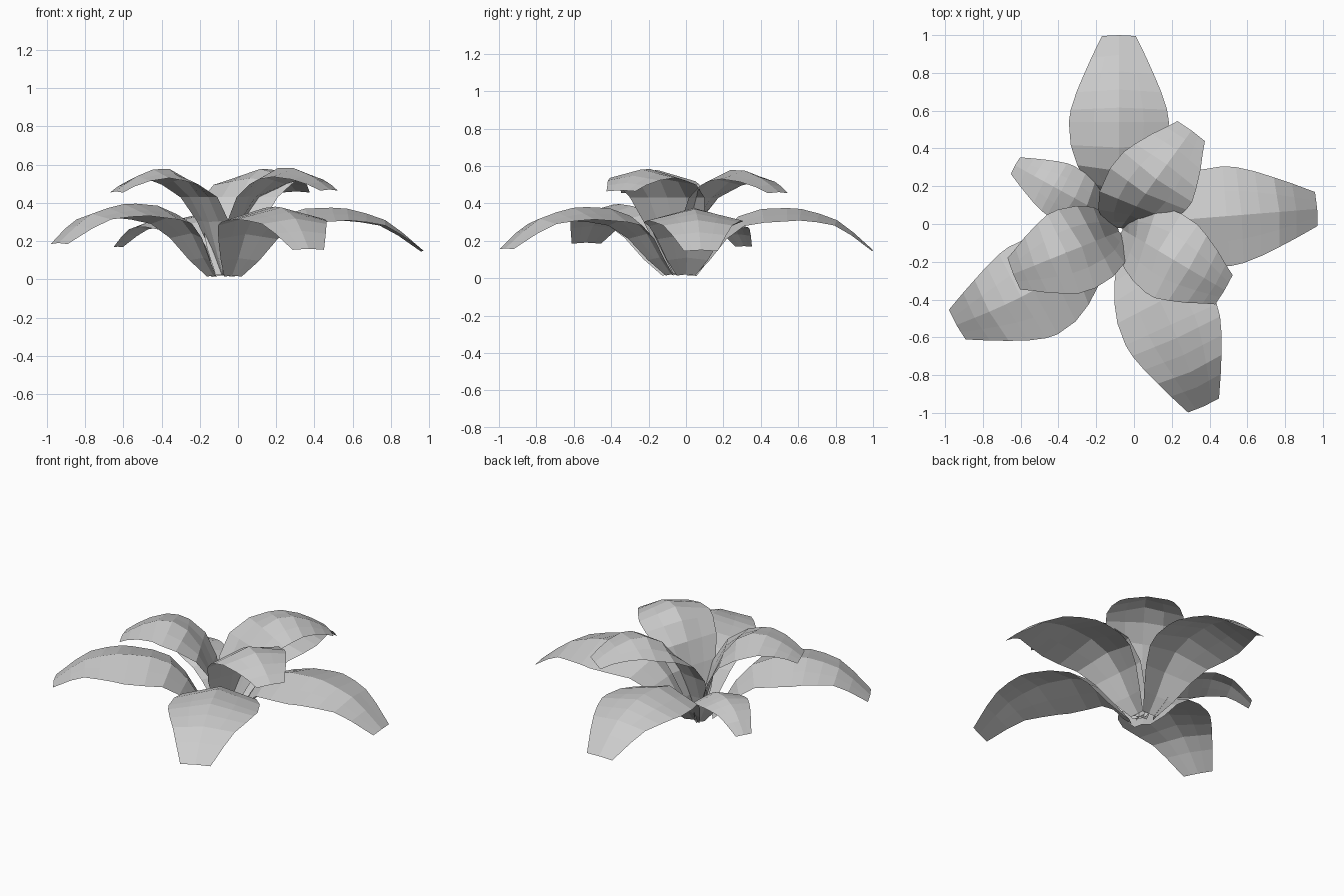
import bpy, math
from mathutils import Vector

if "Cube" in bpy.data.objects:
    bpy.data.objects.remove(bpy.data.objects["Cube"])

# Leaf profiles: (fraction along plan length, ridge height, half width)
LOWER = [(0, .02, .05), (.07, .11, .11), (.15, .235, .17), (.25, .33, .22), (.38, .37, .255),
         (.52, .375, .265), (.60, .37, .255), (.70, .345, .225), (.80, .31, .185), (.89, .245, .145), (1, .15, .09)]
UPPER = [(0, .02, .045), (.06, .15, .11), (.13, .30, .17), (.22, .43, .21), (.35, .53, .23),
         (.5, .578, .225), (.65, .575, .20), (.8, .54, .16), (.91, .50, .12), (1, .46, .09)]
ACROSS = (-1, -.5, 0, .5, 1)


def leaf(name, profile, base, tip, width=1, height=1, bow=0, lift=0, twist=0, fold=.2):
    """Arching leaf strip: creased at the base, roof-shaped in the middle, flatter at the tip."""
    b, t = Vector((*base, 0)), Vector((*tip, 0))
    out = (t - b).normalized()
    left = Vector((-out.y, out.x, 0))
    spine = []
    for u, z, w in profile:
        p = b + (t - b) * u + left * bow * math.sin(math.pi * u)
        p.z = z * height + lift * u
        spine.append(p)
    verts, faces = [], []
    n = len(ACROSS)
    for i, (u, z, w) in enumerate(profile):
        along = (spine[min(i + 1, len(spine) - 1)] - spine[max(i - 1, 0)])
        along = (out * along.dot(out) + Vector((0, 0, along.z))).normalized()
        turn = math.radians(twist) * max(0, 1 - u / .5)
        side = left * math.cos(turn) - out * math.sin(turn)
        normal = along.cross(side).normalized()
        mix = min(1, u / .42)
        droop = fold * (1 - mix) + (.34 - .26 * u ** 2) * mix
        for a in ACROSS:
            v = spine[i] + side * (a * w * width) - normal * (abs(a) * w * width * droop)
            v.z = max(v.z, 0)
            verts.append(v)
    for i in range(len(profile) - 1):
        for j in range(n - 1):
            k = i * n + j
            faces.append((k, k + n, k + n + 1, k + 1))
    me = bpy.data.meshes.new(name)
    me.from_pydata(verts, [], faces)
    ob = bpy.data.objects.new(name, me)
    bpy.context.collection.objects.link(ob)


# Long drooping outer leaves
leaf("outer_leaf_back", LOWER, (-.08, .04), (-.08, 1.0))
leaf("outer_leaf_right", LOWER, (-.03, .0), (.97, .08))
leaf("outer_leaf_front", LOWER, (-.03, -.08), (.37, -.965), bow=.02, lift=.01)
leaf("outer_leaf_left", LOWER, (-.13, -.08), (-.94, -.535), bow=.04, lift=.04)
# Small outer leaf
leaf("small_leaf", LOWER, (-.12, .03), (-.63, .31), width=.56, height=.74, lift=.06)
# Upright inner leaves
leaf("inner_leaf_back", UPPER, (-.07, -.02), (.305, .495), twist=25, fold=-.35)
leaf("inner_leaf_front", UPPER, (-.06, -.03), (.48, -.35), lift=.01, twist=22, fold=-.35)
leaf("inner_leaf_left", UPPER, (-.08, -.04), (-.64, -.265), twist=10, fold=-.35)
